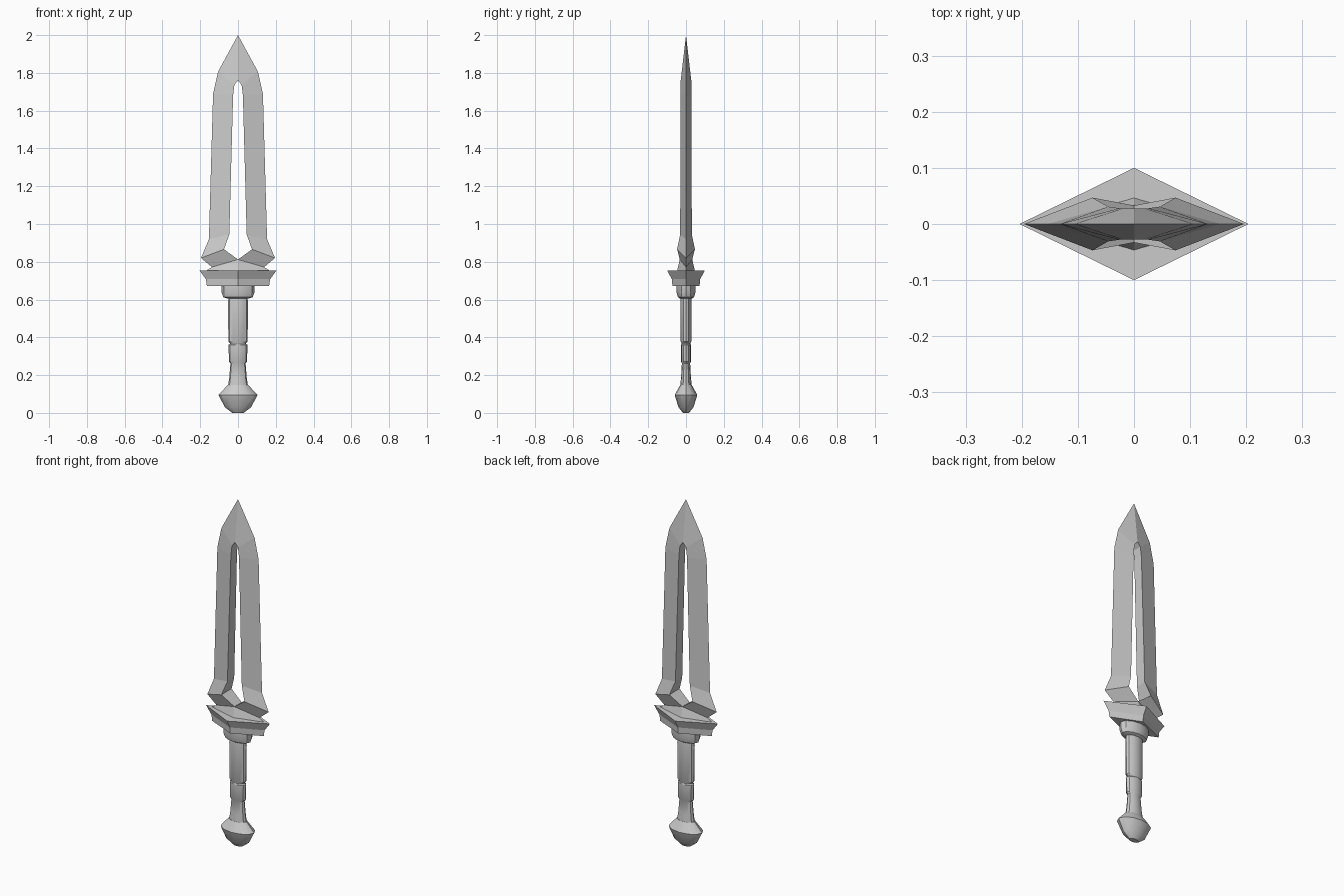
import bpy, bmesh
from math import cos, sin, pi, radians

if "Cube" in bpy.data.objects:
    bpy.data.objects.remove(bpy.data.objects["Cube"])


def finish(bm, name, smooth=None):
    bmesh.ops.recalc_face_normals(bm, faces=bm.faces)
    mesh = bpy.data.meshes.new(name)
    bm.to_mesh(mesh)
    bm.free()
    ob = bpy.data.objects.new(name, mesh)
    bpy.context.collection.objects.link(ob)
    if smooth:
        bpy.ops.object.select_all(action='DESELECT')
        ob.select_set(True)
        bpy.context.view_layer.objects.active = ob
        bpy.ops.object.shade_smooth_by_angle(angle=radians(smooth))
    return ob


def stack(name, profile, sides, smooth=None):
    """Closed stack of flattened rings; profile rows are (x radius, y radius, z)."""
    bm = bmesh.new()
    rings = [[bm.verts.new((rx * cos(2 * pi * i / sides), ry * sin(2 * pi * i / sides), z))
              for i in range(sides)] for rx, ry, z in profile]
    for a, b in zip(rings, rings[1:]):
        for i in range(sides):
            j = (i + 1) % sides
            bm.faces.new((a[i], a[j], b[j], b[i]))
    bm.faces.new(rings[0])
    bm.faces.new(rings[-1])
    return finish(bm, name, smooth)


# Pommel
stack("pommel", [(.03, .016, 0), (.07, .04, .03), (.103, .06, .095), (.055, .031, .147)], 12, 30)

# Grip with two grooves
stack("grip", [(.053, .031, .14), (.046, .026, .19), (.04, .022, .262), (.048, .027, .272),
               (.05, .027, .36), (.043, .024, .365), (.043, .024, .37), (.051, .028, .378),
               (.053, .029, .585), (.049, .027, .62)], 12, 30)

# Collar under the guard
stack("collar", [(.055, .03, .605), (.078, .043, .613), (.087, .05, .638), (.087, .05, .676)], 12, 30)

# Diamond guard
stack("guard", [(.165, .072, .673), (.17, .075, .708), (.204, .1, .754)], 4)

# Split blade: sharp outer edge (x, z) paired with thick inner edge (x, z, half thickness)
outer = [(0, 2), (.106, 1.806), (.132, 1.688), (.154, .92), (.196, .82), (.138, .772), (.17, .752)]
inner = [(0, 1.76, .028), (.019, 1.737, .028), (.026, 1.68, .028), (.046, .945, .031),
         (.074, .866, .047), (0, .812, .033), (0, .752, .047)]
bm = bmesh.new()
for s in (1, -1):
    edge = [bm.verts.new((s * x, 0, z)) for x, z in outer]
    front, back = ([bm.verts.new((s * x, y * t, z)) for x, z, t in inner] for y in (-1, 1))
    for i in range(6):
        for side in (front, back):
            bm.faces.new((edge[i], edge[i + 1], side[i + 1], side[i]))
        if i < 5:
            bm.faces.new((front[i], front[i + 1], back[i + 1], back[i]))
    bm.faces.new((edge[6], front[6], back[6]))
bmesh.ops.remove_doubles(bm, verts=bm.verts, dist=.0005)
finish(bm, "split_blade")
